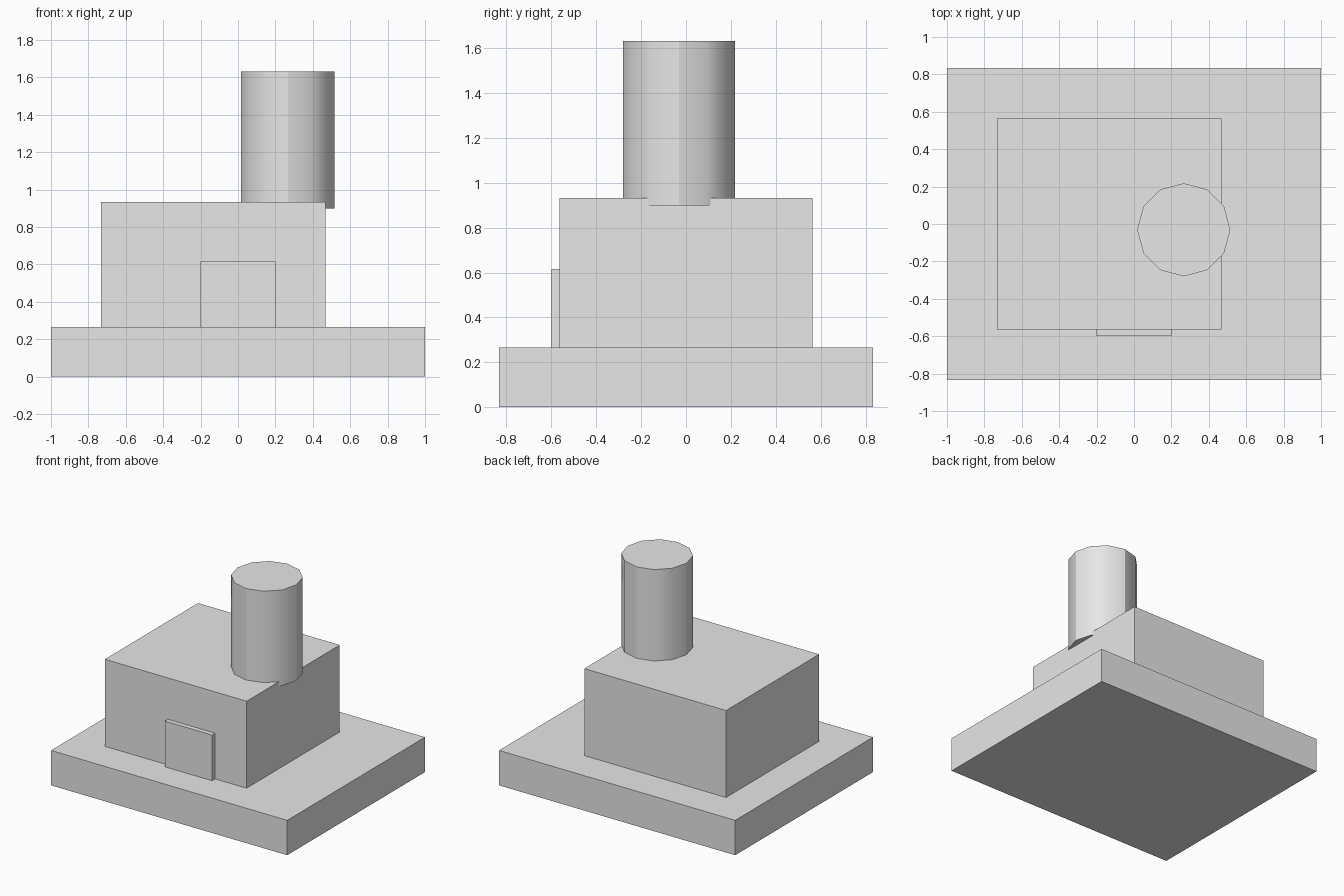
import bpy
import math

if "Cube" in bpy.data.objects:
    bpy.data.objects.remove(bpy.data.objects["Cube"])

grey = bpy.data.materials.new("plain grey")
grey.diffuse_color = (0.8, 0.8, 0.8, 1)
grey.use_nodes = True
grey.node_tree.nodes["Principled BSDF"].inputs["Base Color"].default_value = grey.diffuse_color


def box(name, x0, x1, y0, y1, z0, z1):
    """Box from its extents on each axis."""
    bpy.ops.mesh.primitive_cube_add(
        size=1, location=((x0 + x1) / 2, (y0 + y1) / 2, (z0 + z1) / 2))
    ob = bpy.context.object
    ob.name = name
    ob.scale = (x1 - x0, y1 - y0, z1 - z0)
    bpy.ops.object.transform_apply(location=False, rotation=False, scale=True)
    ob.data.materials.append(grey)
    return ob


# Ground slab, main block and the door panel on its front
box("base_slab", -1, 1, -0.833, 0.833, 0, 0.267)
box("main_block", -0.733, 0.467, -0.563, 0.563, 0.267, 0.933)
box("door_panel", -0.2, 0.2, -0.6, -0.563, 0.267, 0.617)

# Twelve-sided tower sunk slightly into the roof and overhanging its right edge
bpy.ops.mesh.primitive_cylinder_add(
    vertices=12, radius=0.249, depth=0.733, location=(0.266, -0.031, 1.2665))
tower = bpy.context.object
tower.name = "tower"
tower.data.materials.append(grey)
bpy.ops.object.shade_smooth_by_angle(angle=math.radians(30))
